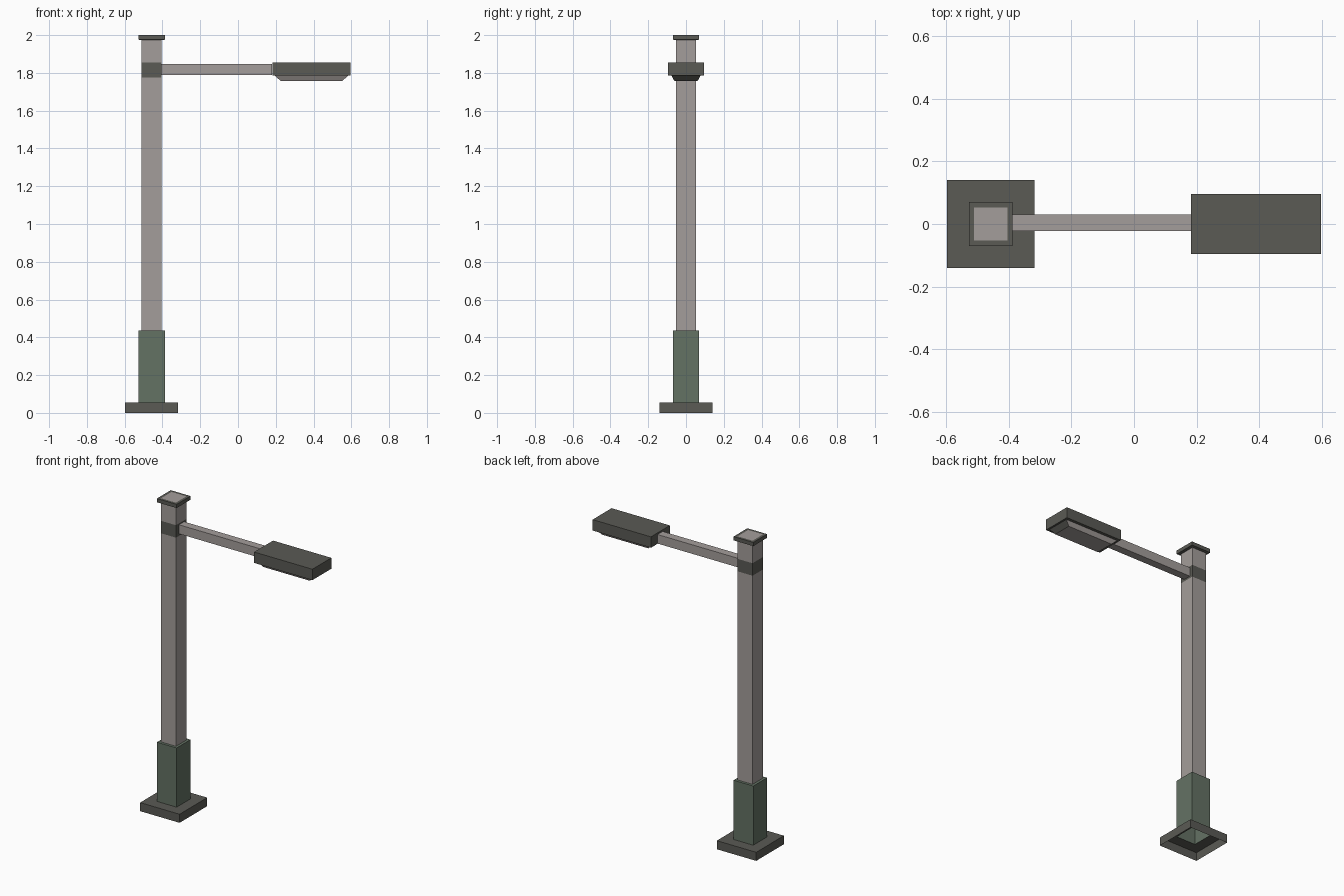
import bpy, bmesh

if "Cube" in bpy.data.objects:
    bpy.data.objects.remove(bpy.data.objects["Cube"])


def mat(name, rgb):
    m = bpy.data.materials.new(name)
    m.diffuse_color = (*rgb, 1)
    m.use_nodes = True
    m.node_tree.nodes["Principled BSDF"].inputs["Base Color"].default_value = m.diffuse_color
    return m


LIGHT = mat("light_grey_metal", (0.37, 0.338, 0.325))
DARK = mat("dark_grey_metal", (0.103, 0.103, 0.090))
GREEN = mat("grey_green_paint", (0.127, 0.168, 0.127))


def loft(name, center, rings, mats, band_mats=None, close_bottom=False, close_top=False):
    """Stack of rectangles (half_x, half_y, z) joined by bands of faces."""
    bm = bmesh.new()
    loops = []
    for hx, hy, z in rings:
        loops.append([bm.verts.new((center[0] + sx * hx, center[1] + sy * hy, z))
                      for sx, sy in ((-1, -1), (1, -1), (1, 1), (-1, 1))])
    for b, (lo, hi) in enumerate(zip(loops, loops[1:])):
        for i in range(4):
            j = (i + 1) % 4
            f = bm.faces.new((lo[i], lo[j], hi[j], hi[i]))
            f.material_index = band_mats[b] if band_mats else 0
    if close_bottom:
        bm.faces.new(loops[0][::-1])
    if close_top:
        bm.faces.new(loops[-1])
    me = bpy.data.meshes.new(name)
    bm.to_mesh(me)
    bm.free()
    for m in mats:
        me.materials.append(m)
    ob = bpy.data.objects.new(name, me)
    bpy.context.collection.objects.link(ob)
    return ob


POST = (-0.457, 0)
R = 0.053   # half width of the post
S = 0.07    # half width of sleeve and cap

# Foot plate, hollow underneath, and the green sleeve standing on it
loft("foot_plate", POST, [(0.14, 0.14, 0), (0.14, 0.14, 0.055), (S, S, 0.055)], [DARK])
loft("base_sleeve", POST, [(S, S, 0.055), (S, S, 0.435), (R, R, 0.435)], [GREEN])

# Post with a flush dark collar where the arm joins
loft("post", POST, [(R, R, z) for z in (0.435, 1.775, 1.855, 2.0)],
     [LIGHT, DARK], [0, 1, 0], close_top=True)

# Dark rim around the post top
loft("cap_rim", POST, [(R, R, 1.973), (S, S, 1.976), (S, S, 2.0), (R, R, 2.0)], [DARK])

# Horizontal arm
loft("arm", (-0.112, 0.004), [(0.293, 0.026, 1.788), (0.293, 0.026, 1.846)],
     [LIGHT], close_bottom=True, close_top=True)

# Lamp housing, with a rim on the underside around the lens
HEAD = (0.389, 0)
loft("lamp_housing", HEAD,
     [(0.195, 0.077, 1.786), (0.207, 0.096, 1.786), (0.207, 0.096, 1.856)],
     [DARK], close_top=True)

# Tapered lens: light underside and long sides, dark sloped ends
lens = loft("lamp_lens", HEAD, [(0.164, 0.062, 1.758), (0.195, 0.077, 1.786)],
            [LIGHT, DARK], close_bottom=True)
for p in lens.data.polygons:
    if abs(p.normal.x) > 0.3:
        p.material_index = 1
